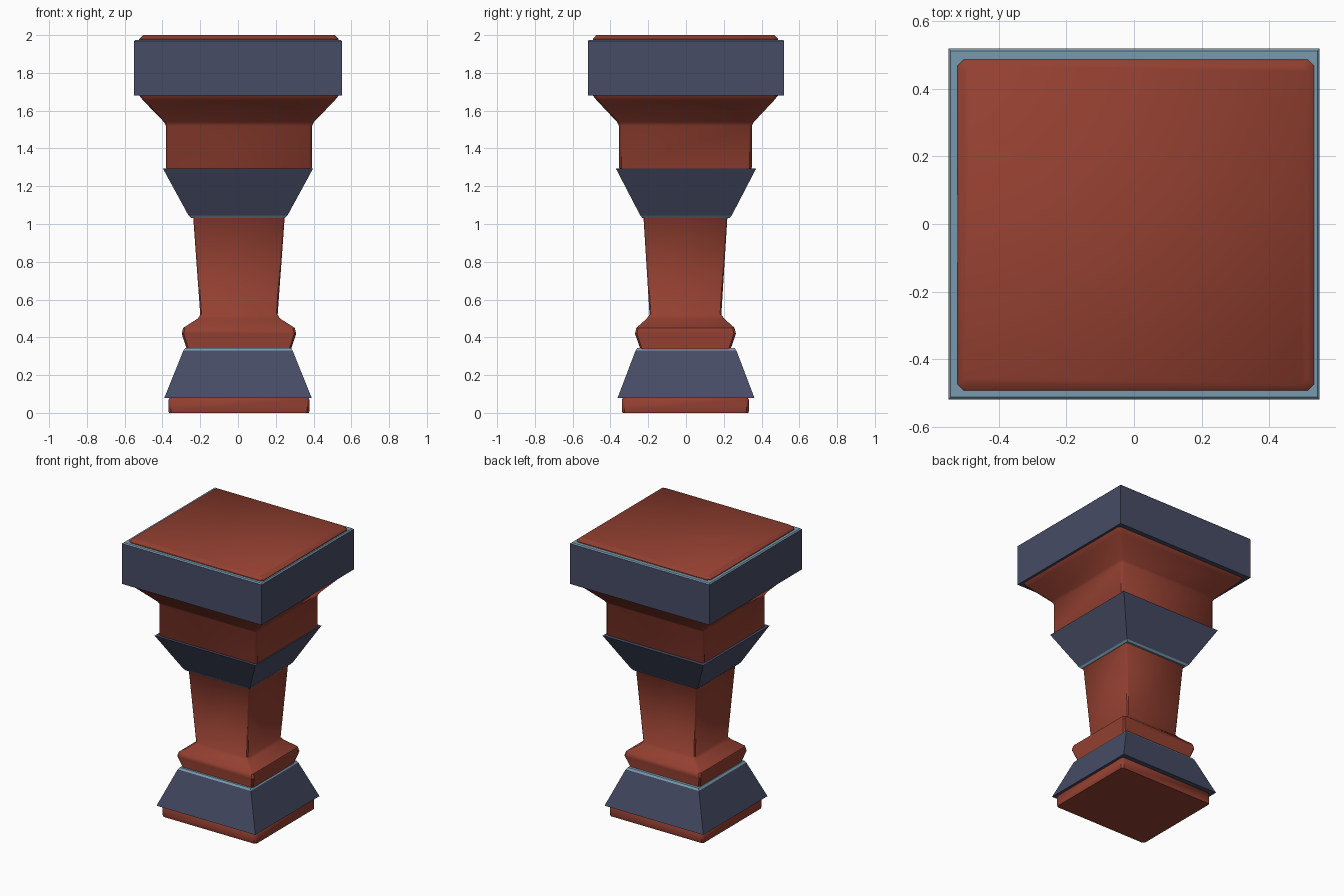
import bpy, bmesh

if "Cube" in bpy.data.objects:
    bpy.data.objects.remove(bpy.data.objects["Cube"])


def material(name, rgb):
    m = bpy.data.materials.new(name)
    m.diffuse_color = (*rgb, 1)
    m.use_nodes = True
    m.node_tree.nodes["Principled BSDF"].inputs["Base Color"].default_value = m.diffuse_color
    return m


RED = material("brick red", (0.29, 0.05, 0.03))
NAVY = material("slate navy", (0.063, 0.072, 0.13))
BLUE = material("pale blue edge", (0.19, 0.33, 0.43))


def loft(name, rings, mats, chamfer=0.0, offset=(0, 0), rule=None, smooth=0):
    """Stack rectangular rings (z, half x, half y), with cut corners, into a solid."""
    bm = bmesh.new()
    loops = []
    for z, hx, hy in rings:
        c = chamfer * hx
        if c:
            pts = [(hx, -hy + c), (hx, hy - c), (hx - c, hy), (-hx + c, hy),
                   (-hx, hy - c), (-hx, -hy + c), (-hx + c, -hy), (hx - c, -hy)]
        else:
            pts = [(hx, -hy), (hx, hy), (-hx, hy), (-hx, -hy)]
        loops.append([bm.verts.new((x + offset[0], y + offset[1], z)) for x, y in pts])
    n = len(loops[0])
    for a, b in zip(loops, loops[1:]):
        for i in range(n):
            j = (i + 1) % n
            bm.faces.new((a[i], a[j], b[j], b[i]))
    bm.faces.new(loops[0][::-1])
    bm.faces.new(loops[-1])
    bm.normal_update()
    if rule:
        for f in bm.faces:
            f.material_index = int(rule(f))
    me = bpy.data.meshes.new(name)
    bm.to_mesh(me)
    bm.free()
    for m in mats:
        me.materials.append(m)
    ob = bpy.data.objects.new(name, me)
    bpy.context.collection.objects.link(ob)
    if smooth:
        bpy.ops.object.select_all(action='DESELECT')
        ob.select_set(True)
        bpy.context.view_layer.objects.active = ob
        bpy.ops.object.shade_smooth_by_angle(angle=smooth)
    return ob


# red turned-square column running the full height
loft("column_core", [
    (0.0, .370, .333), (0.01, .373, .336), (0.07, .373, .336), (0.09, .36, .325),
    (0.34, .277, .240), (0.42, .303, .267), (0.45, .295, .260),
    (0.50, .217, .204), (0.52, .205, .190), (1.035, .242, .222),
    (1.28, .378, .342), (1.30, .387, .352), (1.52, .387, .352), (1.54, .397, .362),
    (1.655, .508, .470), (1.68, .528, .490), (1.98, .528, .490), (2.0, .508, .472),
], [RED], chamfer=0.035, offset=(0.005, -0.003), smooth=0.7)

# flared foot band with pale top rim
loft("foot_band", [(0.08, .39, .362), (0.33, .289, .267), (0.343, .279, .258)],
     [NAVY, BLUE], rule=lambda f: f.calc_center_median().z > 0.332)

# flared collar band with pale lower rim
loft("collar_band", [(1.033, .25, .232), (1.045, .262, .242), (1.295, .398, .372)],
     [NAVY, BLUE], rule=lambda f: f.calc_center_median().z < 1.044)

# capital slab with pale top ledge
loft("capital_slab", [(1.68, .55, .52), (1.968, .55, .52), (1.975, .543, .513)],
     [NAVY, BLUE], rule=lambda f: f.calc_center_median().z > 1.969)
